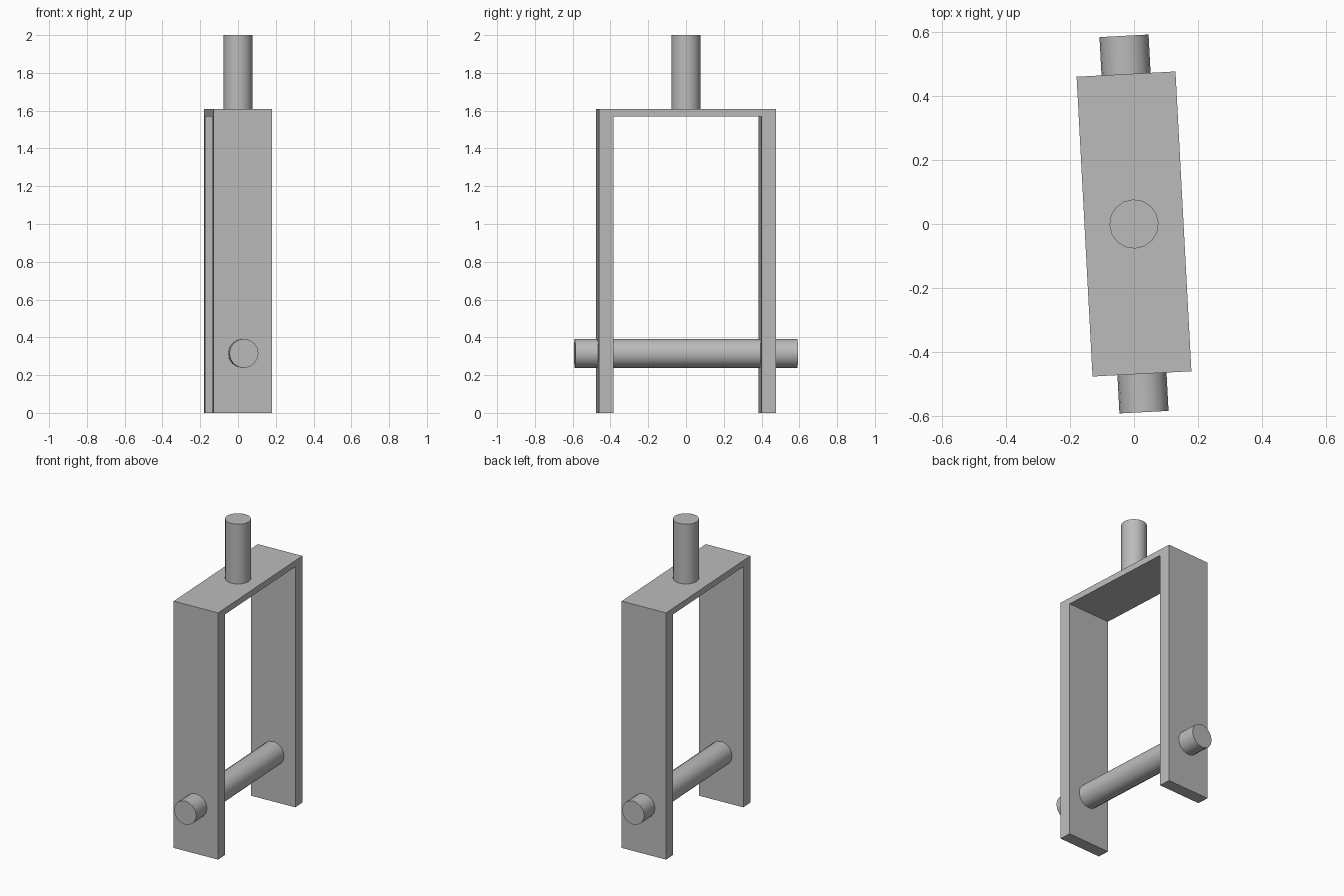
import bpy, bmesh, math
from mathutils import Matrix

cube = bpy.data.objects.get("Cube")
if cube:
    bpy.data.objects.remove(cube, do_unlink=True)

TURN = Matrix.Rotation(math.radians(3.04), 4, 'Z')
HALF_W, HALF_L, INNER = 0.155, 0.47, 0.392
TOP, UNDER = 1.61, 1.57
RADIUS, SIDES = 0.077, 16

grey = bpy.data.materials.new("plain grey")
grey.use_nodes = True
grey.diffuse_color = (0.5, 0.5, 0.5, 1)
grey.node_tree.nodes["Principled BSDF"].inputs["Base Color"].default_value = grey.diffuse_color


def finish(name, bm, matrix):
    bmesh.ops.recalc_face_normals(bm, faces=bm.faces)
    mesh = bpy.data.meshes.new(name)
    bm.to_mesh(mesh)
    bm.free()
    mesh.materials.append(grey)
    obj = bpy.data.objects.new(name, mesh)
    obj.matrix_world = matrix
    bpy.context.collection.objects.link(obj)
    return obj


def cylinder(name, length, matrix):
    bm = bmesh.new()
    bmesh.ops.create_cone(bm, cap_ends=True, segments=SIDES,
                          radius1=RADIUS, radius2=RADIUS, depth=length)
    obj = finish(name, bm, matrix)
    bpy.ops.object.select_all(action='DESELECT')
    obj.select_set(True)
    bpy.context.view_layer.objects.active = obj
    bpy.ops.object.shade_smooth_by_angle(angle=math.radians(35))


# Fork: U-shaped profile extruded across its width
half = [(HALF_L, TOP), (HALF_L, 0), (INNER, 0), (INNER, UNDER)]
profile = half + [(-y, z) for y, z in reversed(half)]
bm = bmesh.new()
face = bm.faces.new([bm.verts.new((-HALF_W, y, z)) for y, z in profile])
out = bmesh.ops.extrude_face_region(bm, geom=[face])
verts = [v for v in out["geom"] if isinstance(v, bmesh.types.BMVert)]
bmesh.ops.translate(bm, verts=verts, vec=(2 * HALF_W, 0, 0))
finish("fork_bracket", bm, TURN)

# Stem on top of the fork
cylinder("top_stem", 2 - UNDER - 0.01,
         TURN @ Matrix.Translation((0, 0, (2 + UNDER + 0.01) / 2)))

# Axle through both legs
cylinder("axle_rod", 1.18, TURN @ Matrix.Translation((0, 0, 0.315))
         @ Matrix.Rotation(math.pi / 2, 4, 'X'))
